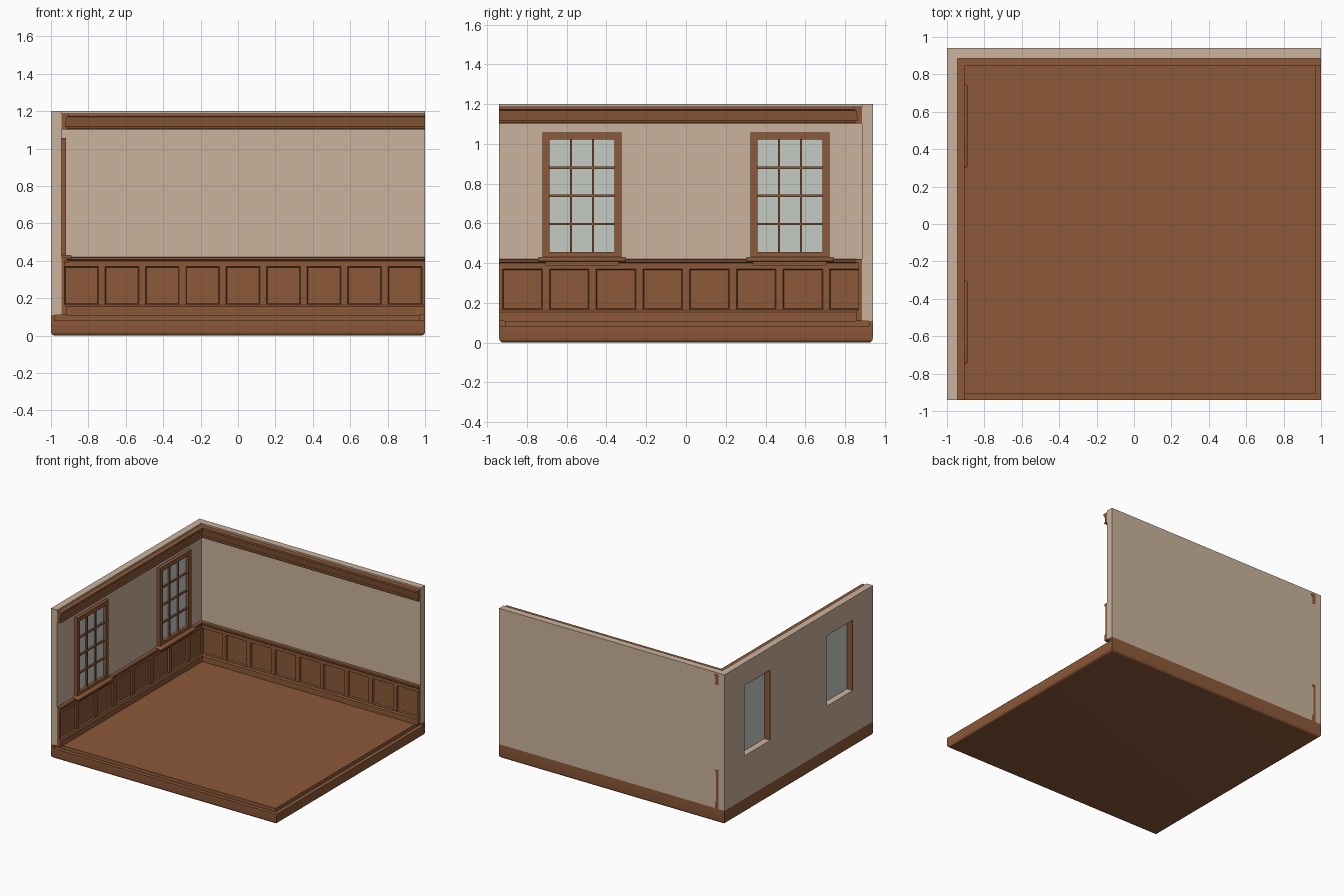
import bpy
import bmesh
from mathutils import Vector

cube = bpy.data.objects.get("Cube")
if cube:
    bpy.data.objects.remove(cube, do_unlink=True)

# Main dimensions
HX, HY = 1.0, 0.94              # half extents
FLOOR, TOP = 0.11, 1.2
LEFT, BACK = -0.945, 0.885      # room-side wall surfaces
WALL = 0.055


def material(name, rgb):
    m = bpy.data.materials.new(name)
    m.use_nodes = True
    m.diffuse_color = (*rgb, 1)
    m.node_tree.nodes["Principled BSDF"].inputs["Base Color"].default_value = (*rgb, 1)
    return m


wood = material("brown_wood", (0.265, 0.1, 0.041))
plaster = material("beige_plaster", (0.6, 0.45, 0.335))
glass = material("pale_glass", (0.56, 0.6, 0.55))


# Wall frames: u runs along the wall, d stands out into the room
def on_left(u, d, z):
    return Vector((LEFT + d, u, z))


def on_back(u, d, z):
    return Vector((u, BACK - d, z))


def plain(x, y, z):
    return Vector((x, y, z))


def finish(bm, name, mat, smooth=False):
    bmesh.ops.recalc_face_normals(bm, faces=bm.faces)
    me = bpy.data.meshes.new(name)
    bm.to_mesh(me)
    bm.free()
    me.materials.append(mat)
    ob = bpy.data.objects.new(name, me)
    bpy.context.collection.objects.link(ob)
    if smooth:
        bpy.ops.object.select_all(action="DESELECT")
        ob.select_set(True)
        bpy.context.view_layer.objects.active = ob
        bpy.ops.object.shade_smooth_by_angle()
    return ob


def add_prism(bm, frame, u0, u1, profile):
    """Sweep a (depth, height) profile along a wall."""
    ends = [[bm.verts.new(frame(u, d, z)) for d, z in profile] for u in (u0, u1)]
    n = len(profile)
    bm.faces.new(ends[0])
    bm.faces.new(ends[1])
    for i in range(n):
        j = (i + 1) % n
        bm.faces.new((ends[0][i], ends[0][j], ends[1][j], ends[1][i]))


def add_box(bm, frame, u, d, z):
    add_prism(bm, frame, *u, [(d[0], z[0]), (d[1], z[0]), (d[1], z[1]), (d[0], z[1])])


def add_lattice(bm, frame, us, zs, depth, skip=lambda i, j: False):
    """Flat sheet of cells at one depth; returns cells by index."""
    v = [[bm.verts.new(frame(u, depth, z)) for z in zs] for u in us]
    cells = {}
    for i in range(len(us) - 1):
        for j in range(len(zs) - 1):
            if not skip(i, j):
                cells[i, j] = bm.faces.new((v[i][j], v[i + 1][j], v[i + 1][j + 1], v[i][j + 1]))
    return cells


def extrude_back(bm, offset):
    geo = bmesh.ops.extrude_face_region(bm, geom=bm.faces[:], use_keep_orig=True)["geom"]
    moved = [g for g in geo if isinstance(g, bmesh.types.BMVert)]
    bmesh.ops.translate(bm, verts=moved, vec=offset)


# Floor base: rounded underside below, stepped floor above
bm = bmesh.new()
add_box(bm, plain, (-HX, HX), (-HY, HY), (0, 0.082))
low = [e for e in bm.edges if all(v.co.z < 0.01 for v in e.verts)]
bmesh.ops.bevel(bm, geom=low, offset=0.022, segments=4, profile=0.5, affect="EDGES")
finish(bm, "floor_base", wood, True)

bm = bmesh.new()
add_box(bm, plain, (-HX, HX - 0.03), (-HY + 0.03, HY), (0.082, FLOOR))
add_box(bm, plain, (-HX, -HX + 0.02), (-HY, -HY + 0.03), (0.082, FLOOR))
add_box(bm, plain, (HX - 0.03, HX), (HY - 0.02, HY), (0.082, FLOOR))
finish(bm, "floor", wood)

# Walls, the left one with two window openings
WIN_Z = (0.455, 1.022)
HALF = 0.165
centres = (-0.523, 0.523)
ys = [-HY] + [c + s * HALF for c in centres for s in (-1, 1)] + [HY]
bm = bmesh.new()
add_lattice(bm, on_left, ys, [FLOOR, *WIN_Z, TOP], 0, lambda i, j: i in (1, 3) and j == 1)
extrude_back(bm, (-WALL, 0, 0))
finish(bm, "left_wall", plaster)

bm = bmesh.new()
add_box(bm, on_back, (LEFT, HX), (-WALL, 0), (FLOOR, TOP))
finish(bm, "back_wall", plaster)

# Trim profiles
CROWN = [(0, 1.102), (0.03, 1.102), (0.034, 1.108), (0.03, 1.115), (0.022, 1.118),
         (0.03, 1.168), (0.04, 1.172), (0.04, 1.188), (0, 1.188)]
CHAIR_RAIL = [(0, 0.4), (0.024, 0.4), (0.031, 0.406), (0.031, 0.417), (0.026, 0.421), (0, 0.421)]
BASEBOARD = [(0, FLOOR), (0.03, FLOOR), (0.03, 0.155), (0.022, 0.165), (0, 0.165)]


def trim_wall(side, frame, u0, u1, count):
    for part, profile in (("crown", CROWN), ("chair_rail", CHAIR_RAIL), ("baseboard", BASEBOARD)):
        bm = bmesh.new()
        add_prism(bm, frame, u0, u1, profile)
        finish(bm, f"{side}_{part}", wood)
    # Wainscot: every second cell is a sunken panel
    pitch = (u1 - u0) / count
    gap = 0.0175
    us = [u0] + [u0 + i * pitch + m for i in range(count) for m in (gap, pitch - gap)] + [u1]
    bm = bmesh.new()
    cells = add_lattice(bm, frame, us, [0.16, 0.168, 0.37, 0.405], 0.018)
    panels = [f for (i, j), f in cells.items() if j == 1 and i % 2]
    inward = frame(0, 0, 0) - frame(0, 0.011, 0)
    extrude_back(bm, frame(0, 0, 0) - frame(0, 0.018, 0))
    bmesh.ops.recalc_face_normals(bm, faces=bm.faces)
    bmesh.ops.inset_individual(bm, faces=panels, thickness=0.007)
    bmesh.ops.translate(bm, verts=list({v for f in panels for v in f.verts}), vec=inward)
    finish(bm, f"{side}_wainscot", wood)


trim_wall("left", on_left, -HY, HY + 0.0008, 8)
trim_wall("back", on_back, LEFT, HX, 9)


# Windows
def window(name, c):
    z0, z1 = WIN_Z
    bm = bmesh.new()
    add_box(bm, on_left, (c - HALF, c + HALF), (-0.004, 0.002), WIN_Z)
    finish(bm, f"{name}_glass", glass)

    # Casing and reveal linings
    bm = bmesh.new()
    for s in (-1, 1):
        add_box(bm, on_left, sorted((c + s * (HALF - 0.002), c + s * 0.198)), (0, 0.026), (0.425, 1.057))
        add_box(bm, on_left, sorted((c + s * (HALF - 0.004), c + s * HALF)), (-WALL + 0.001, 0), WIN_Z)
    for z in ((z1, 1.057), (0.425, z0)):
        add_box(bm, on_left, (c - HALF, c + HALF), (0, 0.026), z)
    add_box(bm, on_left, (c - HALF, c + HALF), (-WALL + 0.001, 0), (z1 - 0.004, z1))
    finish(bm, f"{name}_casing", wood)

    # Glazing bars: three columns, four rows
    bm = bmesh.new()
    for i in (1, 2):
        u = c - HALF + i * HALF * 2 / 3
        add_box(bm, on_left, (u - 0.005, u + 0.005), (0, 0.014), WIN_Z)
    for i in (1, 2, 3):
        z = z0 + i * (z1 - z0) / 4
        add_box(bm, on_left, (c - HALF, c + HALF), (0, 0.015), (z - 0.006, z + 0.006))
    finish(bm, f"{name}_bars", wood)

    # Rounded sill and apron
    bm = bmesh.new()
    add_box(bm, on_left, (c - 0.222, c + 0.222), (0, 0.056), (0.408, 0.432))
    front = [e for e in bm.edges if all(v.co.x > LEFT + 0.05 for v in e.verts)
             or abs(e.verts[0].co.x - e.verts[1].co.x) > 0.05]
    bmesh.ops.bevel(bm, geom=front, offset=0.008, segments=3, profile=0.5, affect="EDGES")
    finish(bm, f"{name}_sill", wood, True)
    bm = bmesh.new()
    add_box(bm, on_left, (c - 0.185, c + 0.185), (0, 0.036), (0.388, 0.41))
    finish(bm, f"{name}_apron", wood)


for name, c in zip(("front_window", "rear_window"), centres):
    window(name, c)
